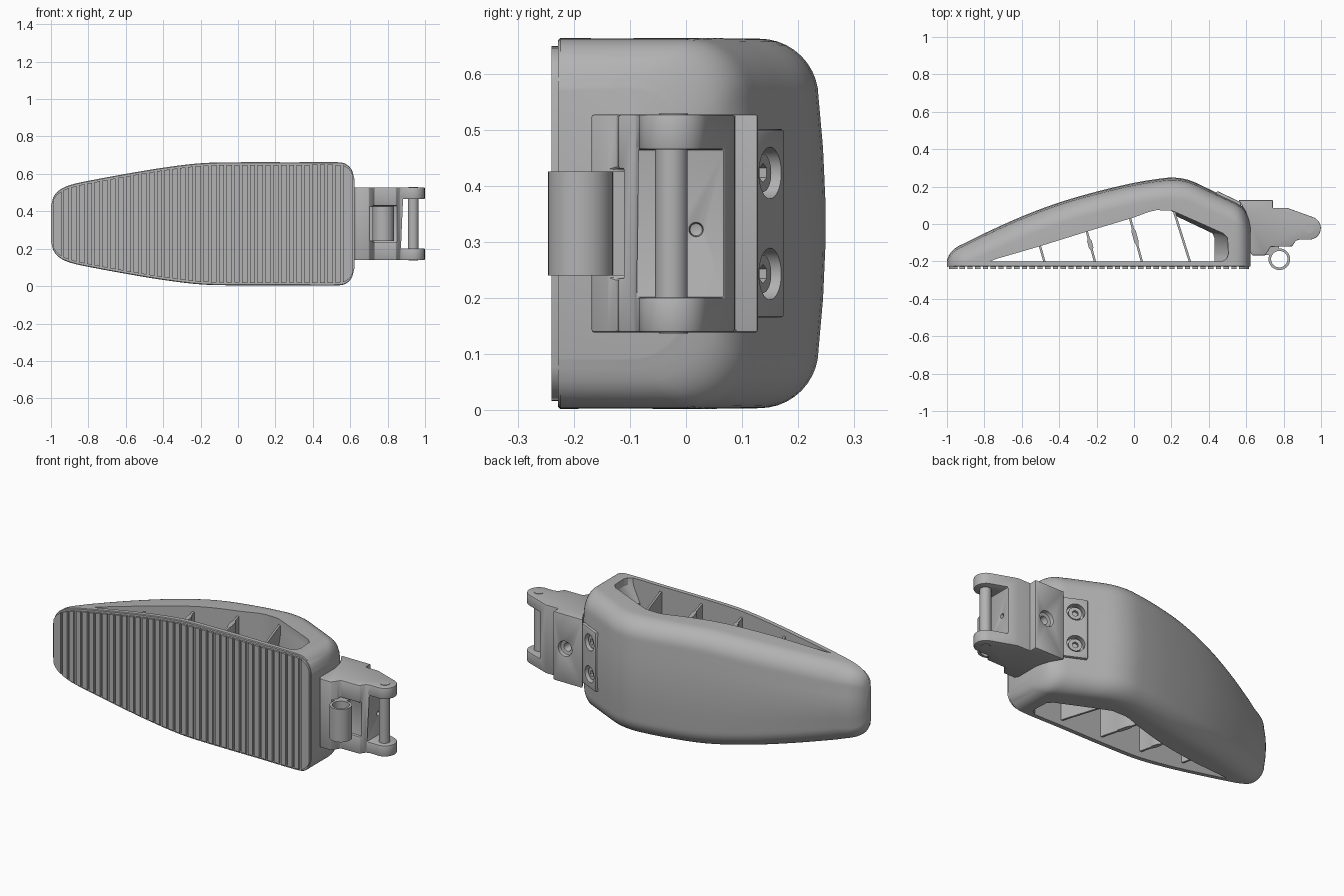
import bpy, bmesh, math
from mathutils import Matrix, Vector

if "Cube" in bpy.data.objects:
    bpy.data.objects.remove(bpy.data.objects["Cube"])

grey = bpy.data.materials.new("satin grey")
grey.use_nodes = True
grey.diffuse_color = (0.45, 0.45, 0.45, 1)
grey.node_tree.nodes["Principled BSDF"].inputs["Base Color"].default_value = (0.45, 0.45, 0.45, 1)

MID = 0.333      # height of the plane of symmetry
FRONT = -0.228   # front face of the body


def finish(name, bm):
    bmesh.ops.recalc_face_normals(bm, faces=bm.faces)
    me = bpy.data.meshes.new(name)
    bm.to_mesh(me)
    bm.free()
    me.materials.append(grey)
    ob = bpy.data.objects.new(name, me)
    bpy.context.collection.objects.link(ob)
    return ob


def loft(name, rings):
    bm = bmesh.new()
    vs = [[bm.verts.new(p) for p in ring] for ring in rings]
    n = len(rings[0])
    for a, b in zip(vs, vs[1:]):
        for i in range(n):
            bm.faces.new((a[i], a[(i + 1) % n], b[(i + 1) % n], b[i]))
    bm.faces.new(vs[0])
    bm.faces.new(vs[-1])
    return finish(name, bm)


def extrude(name, outline, half, z=MID):
    return loft(name, [[(x, y, z + s * half) for x, y in outline] for s in (-1, 1)])


def cylinder(name, centre, radius, length, axis=(0, 0, 1), sides=32):
    bm = bmesh.new()
    m = Matrix.Translation(centre) @ Vector(axis).to_track_quat("Z", "Y").to_matrix().to_4x4()
    bmesh.ops.create_cone(bm, cap_ends=True, segments=sides, radius1=radius,
                          radius2=radius, depth=length, matrix=m)
    return finish(name, bm)


def box(name, x0, x1, y0, y1, half):
    return extrude(name, [(x0, y0), (x1, y0), (x1, y1), (x0, y1)], half)


def apply(ob, mod):
    bpy.context.view_layer.objects.active = ob
    bpy.ops.object.modifier_apply(modifier=mod.name)


def boolean(ob, other, operation="DIFFERENCE"):
    mod = ob.modifiers.new("cut", "BOOLEAN")
    mod.operation, mod.solver, mod.object = operation, "EXACT", other
    apply(ob, mod)
    bpy.data.objects.remove(other)


def bevel(ob, width, segments=2):
    mod = ob.modifiers.new("bevel", "BEVEL")
    mod.width, mod.segments, mod.limit_method = width, segments, "ANGLE"
    apply(ob, mod)


def curve(table, x):
    # Smooth interpolation through (x, value) pairs
    def slope(i):
        a, b = table[max(i - 1, 0)], table[min(i + 1, len(table) - 1)]
        return (b[1] - a[1]) / (b[0] - a[0])
    for i, ((x0, v0), (x1, v1)) in enumerate(zip(table, table[1:])):
        if x <= x1 or i == len(table) - 2:
            d, t = x1 - x0, (x - x0) / (x1 - x0)
            return (v0 * (1 + 2 * t) * (1 - t) ** 2 + v1 * t * t * (3 - 2 * t)
                    + d * slope(i) * t * (1 - t) ** 2 + d * slope(i + 1) * t * t * (t - 1))


# Half height and back surface of the body along its length
HALF = [(-1, .09), (-.99, .135), (-.97, .167), (-.93, .195), (-.87, .215), (-.8, .23), (-.6, .267),
        (-.4, .3), (-.2, .324), (0, .329), (.3, .329), (.54, .329), (.58, .318), (.61, .285), (.622, .24)]
BACK = [(-1, -.19), (-.985, -.16), (-.95, -.125), (-.9, -.1), (-.8, -.05), (-.6, .04), (-.4, .115),
        (-.2, .173), (0, .22), (.15, .244), (.22, .248), (.3, .233), (.4, .187), (.5, .14), (.56, .11),
        (.6, .07), (.622, .015)]


def section(x):
    h, b = curve(HALF, x), curve(BACK, x)
    r = min(0.105, 0.75 * (b - FRONT), 0.6 * h)
    side = [(FRONT, h - 0.004), (FRONT + 0.004, h)]
    for i in range(11):
        a = math.radians(90 - 9 * i)
        side.append((b - 0.012 - r + r * math.cos(a), h - r + r * math.sin(a)))
    side.append((b - 0.004, (h - r) * 0.6))
    side.append((b, (h - r) * 0.2))
    pts = side + [(y, -z) for y, z in reversed(side)]
    return [(x, y, MID + z) for y, z in pts]


N = 60
body = loft("pedal_body", [section(-1 + 0.811 * (1 - math.cos(math.pi * i / N))) for i in range(N + 1)])

# Opening through the body, narrowing towards the middle at its wide end
def opening(t):
    return [(-.77, -.2), (-.74, -.188), (-.5, -.118), (-.25, -.04), (0, .035), (.08, .065), (.12, .074),
            (.2, .072), (.25 - .02 * t, .052 - .012 * t), (.48 - .06 * t, -.05), (.505 - .075 * t, -.075),
            (.51 - .08 * t, -.16), (.5 - .07 * t, -.185), (.475 - .045 * t, -.2)]


levels = [(-.4, 0), (-.29, .1), (-.2, 1), (.2, 1), (.29, .1), (.4, 0)]
boolean(body, loft("opening_cutter", [[(x, y, MID + z) for x, y in opening(t)] for z, t in levels]))

# Thin webs crossing the opening, two of them with a thicker middle
for i, (x0, y0, x1, thick) in enumerate([(-.505, -.11, -.478, 0), (-.255, -.03, -.208, 1),
                                         (-.025, .045, .043, 1), (.21, .08, .3, 0)]):
    a, b = Vector((x0, y0)), Vector((x1, -.205))
    d = (b - a).normalized()
    n = Vector((-d.y, d.x))
    prof = [(0, .006), (.28, .006), (.34, .012), (.56, .012), (.62, .006), (1, .006)]
    prof = [(t, w if thick else .006) for t, w in prof]
    outline = [a.lerp(b, t) + n * w for t, w in prof] + [a.lerp(b, t) - n * w for t, w in reversed(prof)]
    extrude("web_%d" % (i + 1), [tuple(p) for p in outline], curve(HALF, x0) - 0.03)

# Grip ribs on the front, following the outline
def rib(name, x0, x1, steps=4):
    xs = [x0 + (x1 - x0) * k / steps for k in range(steps + 1)]
    loft(name, [[(x, y, MID + s * (curve(HALF, x) - 0.014)) for y, s in
                 ((-.24, -1), (-.24, 1), (FRONT + .003, 1), (FRONT + .003, -1))] for x in xs])


PITCH = 0.0415
rib("grip_rib_tip", -.99, -.945, 8)
for i in range(36):
    x = -.932 + i * PITCH
    rib("grip_rib_%d" % (i + 1), x, x + 0.028, 2)
rib("grip_rib_end", .562, .615, 8)

# Hinge bracket with rounded lug and fork
lug = [(.937 + .062 * math.cos(math.radians(a)), -.022 + .062 * math.sin(math.radians(a)))
       for a in range(65, -101, -15)]
bracket = extrude("hinge_bracket", [(.56, .128), (.742, .128), (.742, .086), (.82, .086)] + lug + [
    (.885, -.083), (.865, -.09), (.845, -.12), (.73, -.122), (.72, -.14), (.7, -.168), (.632, -.168),
    (.6, -.12), (.6, .06)], .194)
boolean(bracket, box("fork_cutter", .868, 1.1, -.3, .2, .132))
boolean(bracket, box("barrel_slot_cutter", .722, .85, -.3, -.105, .097))
boolean(bracket, cylinder("plate_hole_cutter", (.67, .13, MID), .042, .05, (0, 1, 0)))
boolean(bracket, cylinder("plate_bore_cutter", (.67, .11, MID), .022, .12, (0, 1, 0)))
boolean(bracket, cylinder("fork_hole_cutter", (.868, .018, .322), .012, .06, (1, 0, 0), 16))
bevel(bracket, 0.004)

cylinder("fork_pin", (.937, -.026, MID), .029, .3)
for s in (-1, 1):
    cylinder("pin_head", (.937, -.022, MID + s * .19), .026, .012)

# Hinge barrel and the web that carries it
barrel = cylinder("hinge_barrel", (.777, -.188, MID), .058, .186)
boolean(barrel, box("barrel_web", .7, .775, -.165, -.1, .093), "UNION")
boolean(barrel, cylinder("barrel_bore", (.777, -.188, MID), .044, .4))

# Mounting tab lying on the back slope, with two recessed screws
along, out = Vector((.9, -.43)).normalized(), Vector((.43, .9)).normalized()
centre = Vector((.496, .14))
corners = [(-.062, -.03), (.085, -.03), (.085, .011), (-.062, .011)]
tab = extrude("mounting_tab", [tuple(centre + along * u + out * v) for u, v in corners], .168)
bevel(tab, 0.006)
for s in (-1, 1):
    p = centre + out * .012
    spot = (p.x, p.y, MID + s * .09)
    axis = (out.x, out.y, 0)
    for ob in (tab, body):
        boolean(ob, cylinder("screw_recess", spot, .046, .07, axis))
    q = centre - out * .018
    screw = cylinder("screw", (q.x, q.y, spot[2]), .034, .03, axis)
    boolean(screw, cylinder("screw_socket", (q.x + out.x * .015, q.y + out.y * .015, spot[2]),
                            .017, .03, axis, 6))

# Smooth shading with crisp edges
bpy.ops.object.select_all(action="DESELECT")
for ob in bpy.context.scene.objects:
    if ob.type == "MESH":
        ob.select_set(True)
        bpy.context.view_layer.objects.active = ob
bpy.ops.object.shade_smooth_by_angle(angle=math.radians(32))
